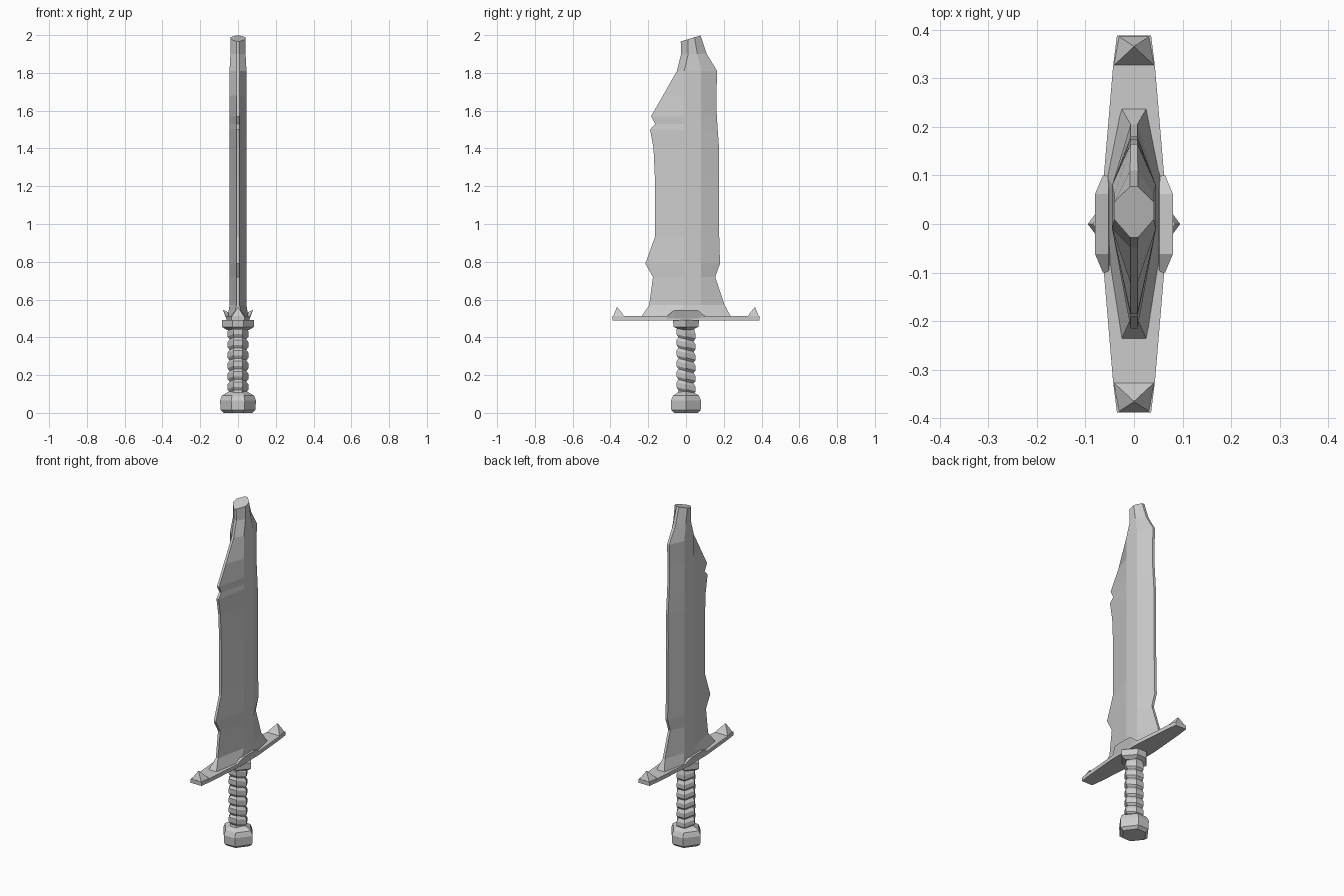
import bpy, bmesh

cube = bpy.data.objects.get("Cube")
if cube:
    bpy.data.objects.remove(cube)

steel = bpy.data.materials.new("grey_steel")
steel.use_nodes = True
GREY = (0.6, 0.6, 0.6, 1)
steel.diffuse_color = GREY
steel.node_tree.nodes["Principled BSDF"].inputs["Base Color"].default_value = GREY


def loft(name, rings):
    """Skin a stack of equal-length rings and cap both ends."""
    bm = bmesh.new()
    loops = [[bm.verts.new(p) for p in ring] for ring in rings]
    n = len(loops[0])
    for a, b in zip(loops, loops[1:]):
        for i in range(n):
            j = (i + 1) % n
            bm.faces.new((a[i], a[j], b[j], b[i]))
    bm.faces.new(loops[0][::-1])
    bm.faces.new(loops[-1])
    bmesh.ops.recalc_face_normals(bm, faces=bm.faces)
    mesh = bpy.data.meshes.new(name)
    bm.to_mesh(mesh)
    bm.free()
    mesh.materials.append(steel)
    obj = bpy.data.objects.new(name, mesh)
    bpy.context.collection.objects.link(obj)
    return obj


def hexagon(z, rx, ry, flat, tilt=0):
    """Hexagon pointing sideways along x, flat towards front and back."""
    pts = [(rx, 0), (flat, ry), (-flat, ry), (-rx, 0), (-flat, -ry), (flat, -ry)]
    return [(x, y, z + tilt * y) for x, y in pts]


def blade_ring(z, front, back, ridge_a, ridge_b, thick, edge, tilt=0):
    """Flat-sided blade section with two ridges and narrow edges."""
    side = [(edge, front), (thick, ridge_a), (thick, ridge_b), (edge, back)]
    pts = side + [(-x, y) for x, y in reversed(side)]
    return [(x, y, z + tilt * y) for x, y in pts]


# Pommel
loft("pommel", [hexagon(z, x, y, f) for z, x, y, f in [
    (0, .075, .062, .028), (.015, .092, .078, .034), (.065, .095, .08, .036),
    (.092, .085, .068, .032), (.112, .05, .035, .02)]])

# Grip with slanted wrapped bands
grip = [hexagon(.095, .05, .045, .022)]
BANDS, PITCH = 6, .056
for i in range(BANDS):
    z = .11 + i * PITCH
    grip += [hexagon(z, .044, .04, .02, -.25),
             hexagon(z + .014, .056, .05, .025, -.25),
             hexagon(z + .04, .056, .05, .025, -.25)]
grip.append(hexagon(.455, .044, .04, .02))
loft("grip", grip)

# Collar under the guard
loft("collar", [hexagon(z, x, y, f) for z, x, y, f in [
    (.44, .06, .035, .025), (.455, .085, .065, .03), (.492, .085, .07, .03)]])

# Guard bar, lofted from front to back
guard = []
for y, w in [(-.388, .035), (-.325, .043), (-.1, .062), (.1, .062), (.325, .043), (.388, .035)]:
    guard.append([(-w, y, .49), (w, y, .49), (w, y, .512), (-w, y, .512)])
loft("guard", guard)

# Upturned points at the guard ends and raised lips on its sides
for s, label in ((-1, "front"), (1, "back")):
    tip = (0, s * .365, .56)
    loft(label + "_guard_point", [
        [(-.035, s * .388, .505), (.035, s * .388, .505),
         (.043, s * .325, .51), (-.043, s * .325, .51)],
        [(x, s * .365 + y, .56) for x, y in
         ((-.001, s * .001), (.001, s * .001), (.001, -s * .001), (-.001, -s * .001))]])
for s, label in ((-1, "right"), (1, "left")):
    lip = []
    for y, out, top in [(-.1, .064, .513), (-.062, .08, .545), (.062, .08, .545), (.1, .064, .513)]:
        lip.append([(s * .045, y, .495), (s * .06, y, .495),
                    (s * out, y, top), (s * .052, y, top - .012 if top > .52 else .51)])
    loft(label + "_guard_lip", lip)

# Blade: flared foot, chipped cutting edge, snapped tip
sections = [  # height, front edge, back edge
    (.57, -.195, .205), (.72, -.175, .155), (.79, -.215, .18), (.93, -.165, .176),
    (1.25, -.165, .174), (1.4, -.172, .175), (1.5, -.19, .168), (1.53, -.163, .166),
    (1.57, -.185, .163), (1.68, -.122, .161), (1.81, -.048, .165)]
blade = [blade_ring(.505, -.24, .24, -.06, .1, .055, .027)]
for z, front, back in sections:
    blade.append(blade_ring(z, front, back, max(front + .035, -.01), .08, .045, .007))
blade += [blade_ring(1.9, -.026, .11, .012, .06, .04, .008),
          blade_ring(1.975, -.028, .077, .01, .045, .041, .008, .3)]
loft("blade", blade)
